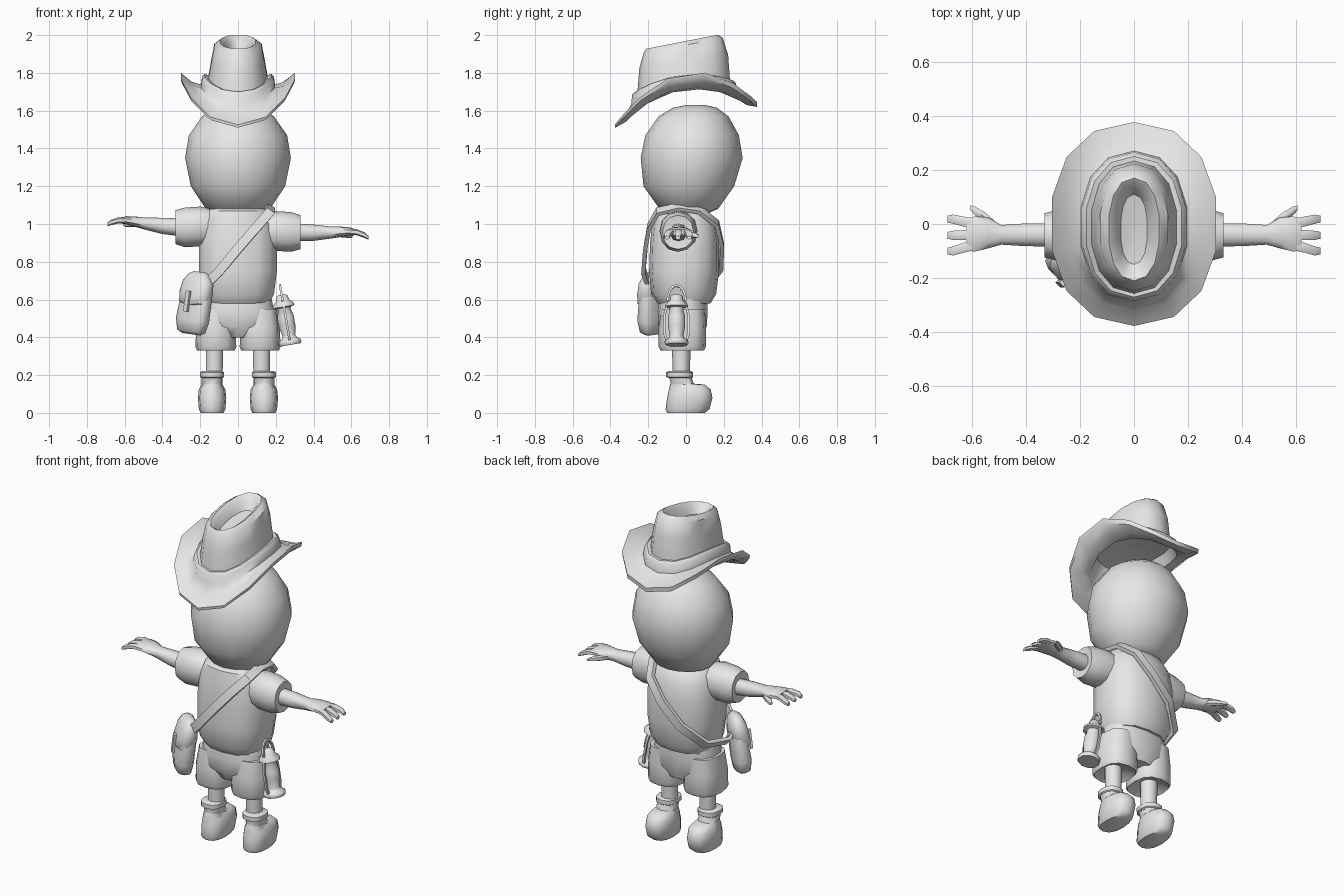
import bpy, bmesh
from math import sin, cos, pi, radians, copysign
from mathutils import Vector, Matrix

cube = bpy.data.objects.get("Cube")
if cube:
    bpy.data.objects.remove(cube, do_unlink=True)

grey = bpy.data.materials.new("light_grey")
grey.use_nodes = True
shade = (0.8, 0.8, 0.8, 1)
grey.diffuse_color = shade
grey.node_tree.nodes["Principled BSDF"].inputs["Base Color"].default_value = shade

X, Y, Z = Vector((1, 0, 0)), Vector((0, 1, 0)), Vector((0, 0, 1))


def power(value, roundness):
    return copysign(abs(value) ** (2 / roundness), value)


def ring(centre, u, v, count, roundness=2.0):
    """Loop of points around a centre; a higher roundness is boxier."""
    loop = []
    for i in range(count):
        a = 2 * pi * i / count + pi / 2
        loop.append(Vector(centre) + u * power(cos(a), roundness) + v * power(sin(a), roundness))
    return loop


def loft(name, loops, closed=False, matrix=None, angle=50):
    """Skin a list of equal loops, with end caps unless closed."""
    bm = bmesh.new()
    rows = [[bm.verts.new(p) for p in loop] for loop in loops]
    pairs = list(zip(rows, rows[1:]))
    if closed:
        pairs.append((rows[-1], rows[0]))
    for a, b in pairs:
        for i in range(len(a)):
            j = (i + 1) % len(a)
            bm.faces.new((a[i], a[j], b[j], b[i]))
    if not closed:
        bm.faces.new(rows[0])
        bm.faces.new(rows[-1])
    bmesh.ops.recalc_face_normals(bm, faces=bm.faces)
    if matrix:
        bm.transform(matrix)
    mesh = bpy.data.meshes.new(name)
    bm.to_mesh(mesh)
    bm.free()
    mesh.materials.append(grey)
    obj = bpy.data.objects.new(name, mesh)
    bpy.context.collection.objects.link(obj)
    bpy.ops.object.select_all(action='DESELECT')
    obj.select_set(True)
    bpy.context.view_layer.objects.active = obj
    bpy.ops.object.shade_smooth_by_angle(angle=radians(angle))
    return obj


def upright(name, rows, count=14, roundness=2.0, x=0, **extra):
    """Loft of level rings, each row being z, half width, back y, front y."""
    loops = [ring((x, (lo + hi) / 2, z), X * w, Y * (hi - lo) / 2, count, roundness)
             for z, w, lo, hi in rows]
    return loft(name, loops, **extra)


def sweep(name, path, facing, width, thick, closed=False, matrix=None):
    """Flat strip along a path; facing gives the outward direction."""
    loops, n = [], len(path)
    for i, p in enumerate(path):
        after = path[(i + 1) % n] if closed or i < n - 1 else p
        before = path[i - 1] if closed or i else p
        along = (after - before).normalized()
        out = facing(p)
        across = along.cross(out).normalized() * width / 2
        out = across.cross(along).normalized() * thick / 2
        loops.append([p + across + out, p - across + out, p - across - out, p + across - out])
    return loft(name, loops, closed, matrix)


# Head
upright("head", [
    (1.05, .10, -.07, .10), (1.08, .17, -.14, .17), (1.2, .25, -.225, .255),
    (1.35, .28, -.24, .30), (1.47, .26, -.215, .28), (1.57, .19, -.145, .225),
    (1.615, .12, -.07, .165), (1.63, .05, 0, .10)], 16)

# Shirt body
upright("shirt", [
    (.58, .17, -.15, .13), (.63, .195, -.185, .16), (.75, .21, -.195, .175),
    (.9, .21, -.19, .175), (1.0, .195, -.18, .16), (1.07, .165, -.165, .12),
    (1.09, .12, -.12, .08)], 14, 2.5)

# Shorts: a hip block and two flared legs
upright("shorts_hips", [(.40, .10, -.11, .09), (.46, .19, -.145, .11), (.54, .195, -.15, .115),
                        (.61, .18, -.14, .115)], 14, 2.5)
for side, word in ((-1, "right"), (1, "left")):
    upright("shorts_leg_" + word, [
        (.36, .06, -.08, .03), (.33, .10, -.135, .095), (.35, .108, -.145, .105),
        (.45, .105, -.145, .105), (.55, .09, -.13, .1)], 12, 2.6, side * .117)
    upright("shin_" + word, [(.18, .046, -.07, .02), (.38, .048, -.075, .025)], 10, x=side * .125)
    # Boots with toes towards the back of the frame
    upright("boot_" + word, [
        (0, .06, -.10, .10), (.02, .07, -.108, .125), (.08, .075, -.10, .14),
        (.125, .07, -.09, .13), (.15, .055, -.085, .10), (.155, .055, -.08, .04),
        (.185, .055, -.088, .03), (.19, .063, -.105, .038), (.215, .063, -.105, .038),
        (.222, .05, -.09, .025)], 12, 2.4, side * .137)


# Arms run outwards, one slightly raised and the other slightly lowered
def across(side, rows, count=10, roundness=2.2):
    loops = []
    for x, y, z, half_y, half_z in rows:
        lift = -side * (.012 + .06 * max(x - .3, 0))
        loops.append(ring((side * x, y, z + lift), Y * half_y, Z * half_z, count, roundness))
    return loops


for side, word in ((-1, "right"), (1, "left")):
    loft("sleeve_" + word, across(side, [
        (.12, -.03, .975, .09, .09), (.2, -.04, .975, .10, .105), (.28, -.042, .97, .095, .105),
        (.33, -.042, .97, .082, .09), (.325, -.042, .97, .06, .06)], 12))
    loft("forearm_" + word, across(side, [
        (.28, -.04, .968, .045, .048), (.4, -.04, .972, .044, .043), (.49, -.04, .978, .038, .032),
        (.54, -.033, .985, .06, .028), (.59, -.037, .99, .068, .022), (.62, -.04, .988, .06, .016)]))
    for finger, (start, end) in {"fore": (.0, .018), "middle": (-.04, -.042),
                                 "small": (-.075, -.1)}.items():
        loft(finger + "_finger_" + word, across(side, [
            (.57, start, .99, .02, .016), (.63, (start + end) / 2, .988, .021, .016),
            (.67, end, .975, .019, .015), (.69, end, .963, .014, .01)], 6))
    loft("thumb_" + word, across(side, [
        (.51, -.01, .975, .02, .016), (.55, .025, .972, .02, .016),
        (.59, .05, .968, .018, .013), (.605, .06, .966, .01, .008)], 6))

# Hat: one skin from the hollow underside, round the brim, up to the dented crown
hat_rows = [  # half width, half length, y shift, height, tilt, droop
    (.03, .04, 0, 1.78, 0, 0), (.16, .23, 0, 1.77, 0, .02), (.19, .27, 0, 1.71, .03, .07),
    (.25, .32, 0, 1.725, .045, .14), (.305, .375, 0, 1.775, .055, .21),
    (.31, .377, 0, 1.80, .06, .215), (.25, .32, 0, 1.75, .045, .13),
    (.2, .28, -.01, 1.735, .03, .07), (.195, .275, -.01, 1.775, .03, .06),
    (.18, .26, -.01, 1.79, .03, .06), (.16, .245, -.012, 1.78, .03, .05),
    (.145, .235, -.012, 1.86, .035, 0), (.128, .21, -.015, 1.945, .04, 0),
    (.095, .19, -.02, 1.965, .037, 0), (.075, .17, -.02, 1.952, .035, .0),
    (.05, .13, -.02, 1.90, .02, 0), (.015, .05, -.02, 1.893, .01, 0)]
loops = []
for w, l, shift, height, tilt, droop in hat_rows:
    loop = ring((0, shift, height), X * w, Y * l, 14, 2.25)
    for p in loop:
        s = (p.y - shift) / l
        p.z += tilt * s - droop * s * s
    loops.append(loop)
loft("hat", loops, angle=45)

# Shoulder strap
strap = [Vector(p) for p in (
    (.17, -.04, 1.09), (.17, -.15, 1.065), (.1, -.195, .985), (0, -.215, .87), (-.1, -.225, .75),
    (-.19, -.19, .66), (-.23, -.06, .63), (-.2, .1, .66), (-.09, .185, .77),
    (.03, .19, .89), (.12, .165, 1.0), (.165, .07, 1.075))]
sweep("strap", strap, lambda p: p - Vector((0, -.02, .84)), .05, .022, closed=True)

# Shoulder bag, turned to the corner and leaning in at the top
bag_place = (Matrix.Translation((-.225, -.17, .58)) @ Matrix.Rotation(radians(8), 4, 'Y')
             @ Matrix.Rotation(radians(-42), 4, 'Z'))
upright("bag", [(-.165, .06, -.02, .02), (-.15, .085, -.045, .04), (-.09, .1, -.055, .045),
                (.04, .095, -.045, .045), (.13, .08, -.03, .035)], 12, 3, matrix=bag_place)
upright("bag_flap", [(-.01, .04, -.06, .0), (.0, .085, -.064, .02), (.05, .1, -.062, .05),
                     (.11, .095, -.052, .046), (.15, .07, -.035, .035),
                     (.168, .04, -.015, .02)], 12, 2.6, matrix=bag_place)
buckle = [Vector((0, -.068, z)) for z in (-.05, .06)]
sweep("bag_buckle_strap", buckle, lambda p: -Y, .026, .014, matrix=bag_place)

# Lantern hanging at the hip
lamp_place = Matrix.Translation((.278, -.05, .36)) @ Matrix.Rotation(radians(-10), 4, 'Y')
profile = [(0, .058), (.012, .064), (.025, .06), (.035, .042), (.05, .036), (.1, .046), (.15, .046),
           (.19, .036), (.2, .04), (.205, .06), (.22, .058), (.24, .036), (.262, .032), (.27, .018)]
upright("lantern", [(z, r, -r, r) for z, r in profile], 10, matrix=lamp_place)
for side, word in ((-1, "rear"), (1, "front")):
    bar = [Vector((0, side * y, z)) for y, z in ((.05, .02), (.064, .06), (.064, .16), (.05, .21))]
    sweep("lantern_bar_" + word, bar, lambda p: X, .012, .012, matrix=lamp_place)
handle = [Vector((0, .048 * cos(a), .235 + .085 * sin(a))) for a in [pi * i / 8 for i in range(9)]]
sweep("lantern_handle", handle, lambda p: X, .012, .012, matrix=lamp_place)
